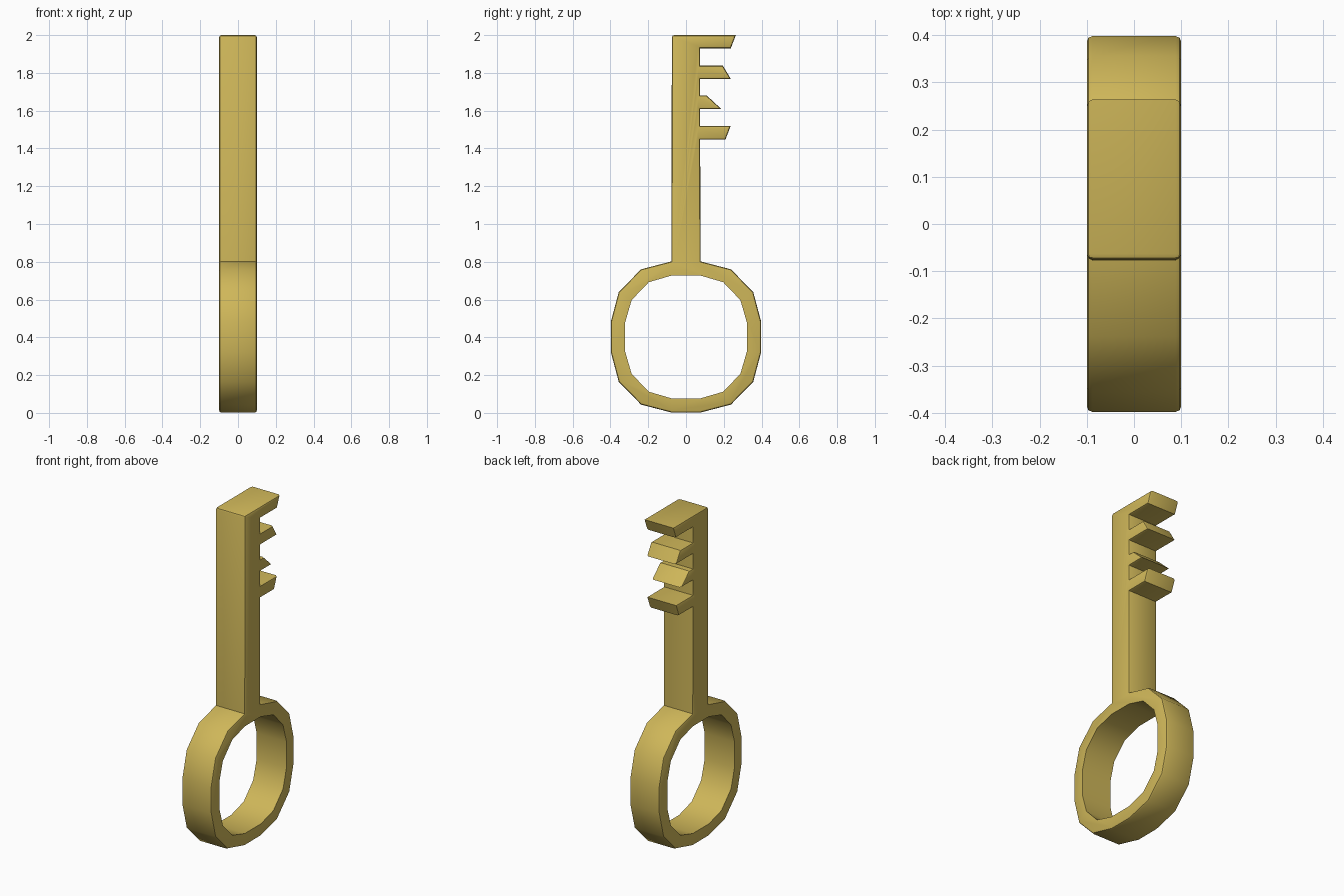
import bpy, bmesh

if "Cube" in bpy.data.objects:
    bpy.data.objects.remove(bpy.data.objects["Cube"])

HALF = 0.1      # half thickness of the key
BEVEL = 0.012   # softened outer rim

# quarter profiles of the sixteen-sided bow (y, z from the bow centre)
OUTER = [(0.077, 0.4), (0.238, 0.358), (0.356, 0.238), (0.398, 0.08)]
INNER = [(0.077, 0.325), (0.197, 0.29), (0.288, 0.195), (0.322, 0.078)]
CENTRE = 0.402


def ring(quarter):
    """Mirror a quarter profile into a clockwise loop starting at top right."""
    right = quarter + [(y, -z) for y, z in reversed(quarter)]
    left = [(-y, z) for y, z in reversed(right)]
    return [(y, CENTRE + z) for y, z in right + left]


# shaft with the four bits, from top left down the toothed side
S = 0.075
bits = [
    [(0.264, 2.0), (0.237, 1.93)],
    [(0.195, 1.838), (0.237, 1.768)],
    [(0.11, 1.68), (0.188, 1.608)],
    [(0.237, 1.52), (0.209, 1.447)],
]
shaft = [(-S, 2.0)]
for i, (a, b) in enumerate(bits):
    if i:
        shaft.append((S, a[1]))
    shaft += [a, b, (S, b[1])]

bm = bmesh.new()


def loop(points):
    vs = [bm.verts.new((-HALF, y, z)) for y, z in points]
    return [bm.edges.new((v, vs[(i + 1) % len(vs)])) for i, v in enumerate(vs)]


# flat key outline with the bow opening, extruded to thickness
edges = loop(shaft + ring(OUTER)) + loop(ring(INNER))
bmesh.ops.triangle_fill(bm, use_beauty=True, edges=edges)
ext = bmesh.ops.extrude_face_region(bm, geom=bm.faces[:])
moved = [g for g in ext["geom"] if isinstance(g, bmesh.types.BMVert)]
bmesh.ops.translate(bm, verts=moved, vec=(2 * HALF, 0, 0))
bmesh.ops.recalc_face_normals(bm, faces=bm.faces[:])
bmesh.ops.dissolve_limit(bm, angle_limit=0.01, verts=bm.verts[:], edges=bm.edges[:])


# soften the outside rim and the back corner of the shaft
def on_bow_opening(v):
    return any(abs(v.co.y - y) + abs(v.co.z - z) < 1e-4 for y, z in ring(INNER))


rim = []
for e in bm.edges:
    a, b = e.verts
    same_side = abs(a.co.x - b.co.x) < 1e-4
    if same_side:
        if len(e.link_faces) == 2 and e.calc_face_angle() > 1.0 and not on_bow_opening(a):
            rim.append(e)
    elif a.co.z > 1.99 and a.co.y < 0:
        rim.append(e)
bmesh.ops.bevel(bm, geom=rim, offset=BEVEL, segments=2, profile=0.5,
                affect='EDGES', clamp_overlap=True)

mesh = bpy.data.meshes.new("key")
bm.to_mesh(mesh)
bm.free()
key = bpy.data.objects.new("key", mesh)
bpy.context.collection.objects.link(key)

brass = bpy.data.materials.new("brass")
brass.diffuse_color = (0.62, 0.47, 0.10, 1)
brass.use_nodes = True
brass.node_tree.nodes["Principled BSDF"].inputs["Base Color"].default_value = brass.diffuse_color
mesh.materials.append(brass)

bpy.context.view_layer.objects.active = key
key.select_set(True)
bpy.ops.object.shade_smooth_by_angle(angle=0.6)
